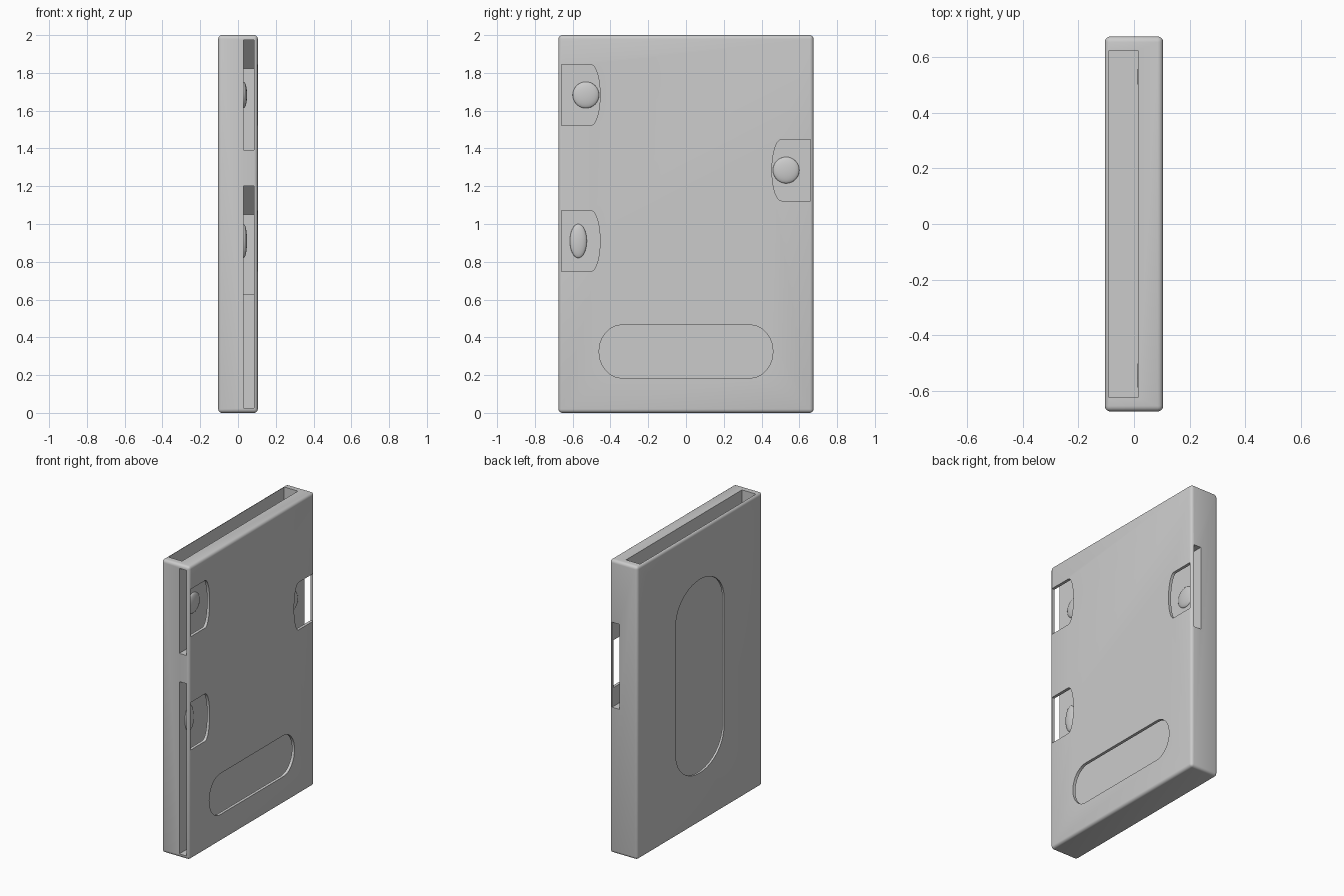
import bpy, bmesh, math
from mathutils import Vector

if "Cube" in bpy.data.objects:
    bpy.data.objects.remove(bpy.data.objects["Cube"], do_unlink=True)

grey = bpy.data.materials.new("plain_grey")
grey.use_nodes = True
colour = (0.6, 0.6, 0.6, 1)
grey.diffuse_color = colour
grey.node_tree.nodes["Principled BSDF"].inputs["Base Color"].default_value = colour

W, D, H = 0.105, 0.675, 2.0          # half thickness, half width, height
FLOOR, ROOF = 0.03, 0.085            # side slot, across the thickness


def make(name, bm):
    bmesh.ops.recalc_face_normals(bm, faces=bm.faces)
    mesh = bpy.data.meshes.new(name)
    bm.to_mesh(mesh)
    bm.free()
    obj = bpy.data.objects.new(name, mesh)
    bpy.context.collection.objects.link(obj)
    mesh.materials.append(grey)
    return obj


def prism(name, outline, x0, x1):
    """Extrude a (y, z) outline along x."""
    bm = bmesh.new()
    face = bm.faces.new([bm.verts.new((x0, y, z)) for y, z in outline])
    moved = bmesh.ops.extrude_face_region(bm, geom=[face])["geom"]
    verts = [v for v in moved if isinstance(v, bmesh.types.BMVert)]
    bmesh.ops.translate(bm, vec=(x1 - x0, 0, 0), verts=verts)
    return make(name, bm)


def box(y0, y1, z0, z1):
    return [(y0, z0), (y1, z0), (y1, z1), (y0, z1)]


def arc(centre, along, across, n=20):
    """Half ellipse bulging in the direction 'along'."""
    c, a, b = Vector(centre), Vector(along), Vector(across)
    angles = [math.pi * (i / n - 0.5) for i in range(n + 1)]
    return [tuple(c + a * math.cos(t) + b * math.sin(t)) for t in angles]


# Rounded case body
body = prism("case_body", box(-D, D, 0, H), -W, W)
bevel = body.modifiers.new("soft_edges", "BEVEL")
bevel.width, bevel.segments = 0.02, 4

cutters = []


def cut(outline, x0, x1):
    cutters.append(prism("cutter", outline, x0, x1))


# Card pocket open at the top, with its tall thumb window
cut(box(-0.625, 0.625, 0.05, H + 0.1), -0.09, 0.015)
cut(arc((0, 1.44), (0, 0.22), (0.26, 0)) + arc((0, 0.56), (0, -0.22), (-0.26, 0)),
    -W - 0.1, -0.04)

# Low side slot with its wide thumb window
cut(box(-D - 0.1, 0.6, 0.025, 0.625), FLOOR, ROOF)
cut(arc((0.34, 0.325), (0.12, 0), (0, 0.14)) + arc((-0.34, 0.325), (-0.12, 0), (0, -0.14)),
    0.06, W + 0.1)

# Three small slots with a clipped inner corner, a window and a raised button
slots = [("upper_button", -1, 1.683, 0.53, 0.07, 0.07),
         ("lower_button", -1, 0.91, 0.57, 0.045, 0.09),
         ("rear_button", 1, 1.285, 0.53, 0.07, 0.07)]
for name, side, z, button_y, ry, rz in slots:
    up = -side
    outer, inner, half, clip = D + 0.1, 0.035, 0.29, 0.15
    cut([(side * outer, z - up * half), (side * inner, z - up * half),
         (side * inner, z + up * (half - clip)),
         (side * (inner + clip), z + up * half),
         (side * outer, z + up * half)], FLOOR, ROOF)
    cut(arc((side * 0.505, z), (-side * 0.05, 0), (0, 0.162))
        + [(side * 0.66, z + 0.162), (side * 0.66, z - 0.162)], 0.06, W + 0.1)

    bm = bmesh.new()
    bmesh.ops.create_uvsphere(bm, u_segments=32, v_segments=16, radius=1)
    bmesh.ops.scale(bm, vec=(0.018, ry, rz), verts=bm.verts)
    bmesh.ops.translate(bm, vec=(FLOOR, side * button_y, z), verts=bm.verts)
    button = make(name, bm)
    button.data.shade_smooth()

# Carve every opening, then drop the cutters
for cutter in cutters:
    mod = body.modifiers.new("opening", "BOOLEAN")
    mod.operation, mod.solver, mod.object = "DIFFERENCE", "EXACT", cutter
    cutter.hide_render = True
bpy.ops.object.select_all(action="DESELECT")
body.select_set(True)
bpy.context.view_layer.objects.active = body
for mod in list(body.modifiers):
    bpy.ops.object.modifier_apply(modifier=mod.name)
for cutter in cutters:
    bpy.data.objects.remove(cutter, do_unlink=True)
bpy.ops.object.shade_smooth_by_angle(angle=math.radians(30))
